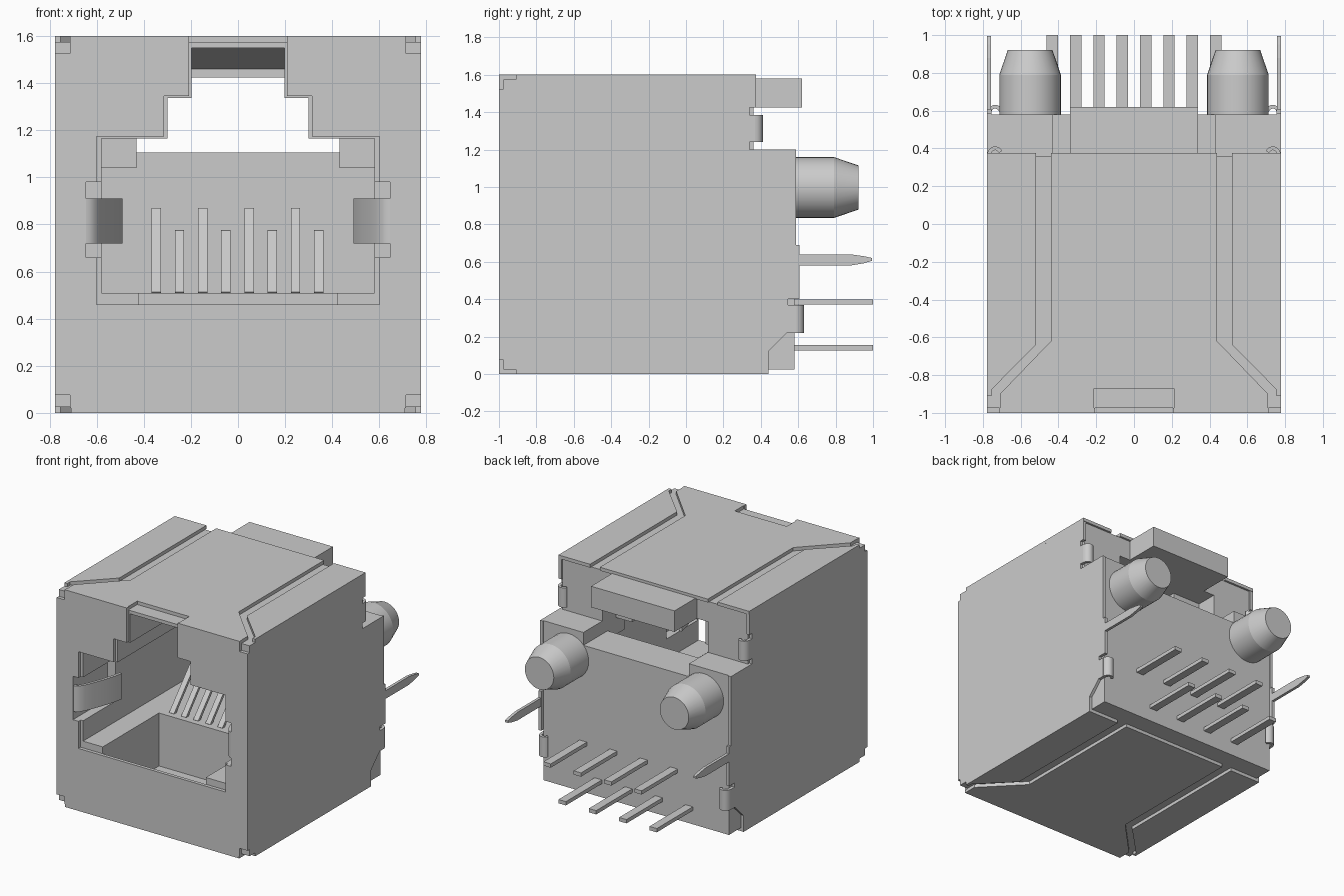
import bpy, bmesh, math
from mathutils import Vector, Matrix

if "Cube" in bpy.data.objects:
    bpy.data.objects.remove(bpy.data.objects["Cube"])

AXES = {'x': lambda a, b, t: (t, a, b),
        'y': lambda a, b, t: (a, t, b),
        'z': lambda a, b, t: (a, b, t)}


def finish(name, bm):
    bmesh.ops.recalc_face_normals(bm, faces=bm.faces)
    me = bpy.data.meshes.new(name)
    bm.to_mesh(me)
    bm.free()
    ob = bpy.data.objects.new(name, me)
    bpy.context.collection.objects.link(ob)
    return ob


def prism(name, pts, axis, t0, t1, side=1):
    """Extrude a 2D outline along an axis; side=-1 mirrors it in x."""
    bm = bmesh.new()
    rings = []
    for t in (t0, t1):
        ring = []
        for a, b in pts:
            x, y, z = AXES[axis](a, b, t)
            ring.append(bm.verts.new((x * side, y, z)))
        rings.append(ring)
    bm.faces.new(rings[0])
    bm.faces.new(rings[1])
    n = len(pts)
    for i in range(n):
        j = (i + 1) % n
        bm.faces.new((rings[0][i], rings[0][j], rings[1][j], rings[1][i]))
    return finish(name, bm)


def box(name, x, y, z, side=1):
    return prism(name, [(x[0], y[0]), (x[1], y[0]), (x[1], y[1]), (x[0], y[1])], 'z', *z, side)


def strip(name, path, thick, axis, t0, t1, side=1):
    """Bent sheet: offset an open path to a thickness, then extrude it."""
    p = [Vector(q) for q in path]
    left, right = [], []
    for i, q in enumerate(p):
        d = (p[min(i + 1, len(p) - 1)] - p[max(i - 1, 0)]).normalized()
        nrm = Vector((-d.y, d.x)) * thick / 2
        left.append(q + nrm)
        right.append(q - nrm)
    return prism(name, [tuple(v) for v in left + right[::-1]], axis, t0, t1, side)


def cut(ob, *cutters):
    for c in cutters:
        c.hide_render = True
        m = ob.modifiers.new('cut', 'BOOLEAN')
        m.operation, m.solver, m.object = 'DIFFERENCE', 'EXACT', c
        dg = bpy.context.evaluated_depsgraph_get()
        me = bpy.data.meshes.new_from_object(ob.evaluated_get(dg))
        ob.modifiers.clear()
        ob.data = me
        bpy.data.objects.remove(c)


def smooth(ob, deg):
    bpy.ops.object.select_all(action='DESELECT')
    ob.select_set(True)
    bpy.context.view_layer.objects.active = ob
    bpy.ops.object.shade_smooth_by_angle(angle=math.radians(deg))


def sym(half):
    return half + [(-x, z) for x, z in reversed(half)]


W = 0.7775

# Insulating body with the plug cavity, latch channel, rear window and floor pocket
body = prism('body', [(-.975, .025), (.58, .025), (.58, 1.2), (.36, 1.2), (.36, 1.575), (-.975, 1.575)],
             'x', -.756, .756)
cut(body,
    box('cavity', (-.58, .58), (-1.1, .3), (.51, 1.165)),
    box('step', (-.3, .3), (-1.1, .7), (1.12, 1.337)),
    prism('latch_channel', [(-1.1, 1.3), (.7, 1.3), (.7, 1.425), (-.3, 1.425), (-.3, 1.46),
                            (-.85, 1.55), (-1.1, 1.55)], 'x', -.197, .197),
    box('rear_window', (-.43, .43), (.2, .7), (1.105, 1.425)),
    box('floor_pocket', (-.42, .42), (-1.1, -.32), (.12, .6)),
    box('spring_recess_a', (.5, .645), (-1.1, -.6), (.66, .98)),
    box('spring_recess_b', (.5, .645), (-1.1, -.6), (.66, .98), -1))
box('latch_block', (-.34, .34), (.3, .62), (1.425, 1.58))

# Front shield plate with stepped opening
c, d = W - .065, .075
plate = prism('front_plate', sym([(c, 0.02), (c, d), (W, d), (W, 1.6 - d), (c, 1.6 - d), (c, 1.6)]), 'y', -1, -.975)
cut(plate,
    prism('opening', sym([(.6, .46), (.6, 1.173), (.315, 1.173), (.315, 1.345), (.207, 1.345), (.207, 1.7)]),
          'y', -1.1, -.9),
    box('notch_a', (.5, .645), (-1.1, -.9), (.66, .98)),
    box('notch_b', (.5, .645), (-1.1, -.9), (.66, .98), -1))

# Top and bottom shield panels, split by angled grooves
for label, z, back in (('top', (1.575, 1.6), .375), ('bottom', (0, .025), .44)):
    half = [(.71, -1), (.71, -.9), (.44, -.62), (.44, back)]
    centre = prism(label + '_panel', sym(half), 'z', *z)
    if label == 'top':
        cut(centre, box('latch_notch', (-.212, .212), (-1.1, -.87), (1.5, 1.7)))
    for s in (1, -1):
        prism(label + '_side_panel', [(W, -.9), (.52, -.64), (.52, back), (W, back)], 'z', *z, s)

side_outline = [(-.91, 0), (.44, 0), (.44, .12), (.54, .22), (.59, .22), (.59, .37), (.545, .37), (.545, .4),
                (.608, .4), (.608, .69), (.588, .69), (.588, 1.2), (.34, 1.2), (.34, 1.24), (.37, 1.24),
                (.37, 1.385), (.34, 1.385), (.34, 1.425), (.372, 1.425), (.372, 1.6), (-.91, 1.6),
                (-.91, 1.575), (-.975, 1.575), (-.975, 1.525), (-1, 1.525), (-1, .075), (-.975, .075),
                (-.975, .025), (-.91, .025)]

for s in (1, -1):
    # Side shield plate and its solder pin
    prism('side_plate', side_outline, 'x', .754, W, s)
    prism('ground_pin', [(.55, .58), (.88, .58), (.95, .592), (.995, .605), (.995, .62), (.95, .63), (.88, .64),
                         (.55, .64)], 'x', .756, W, s)

    # Curled clips at the back edge of the side plate
    for y, z0, z1 in ((.365, 1.24, 1.385), (.585, .22, .37)):
        arc = [(.735 + .032 * math.cos(a), y + .036 * math.sin(a))
               for a in [math.pi * .85 * i / 8 for i in range(9)]]
        smooth(strip('back_clip', arc, .02, 'z', z0, z1, s), 30)

    # Grounding spring folded into the opening
    path = [(.655, -.988), (.635, -.985), (.615, -.972), (.595, -.94), (.57, -.88), (.54, -.80), (.515, -.72),
            (.5, -.65)]
    smooth(strip('side_spring', path, .02, 'z', .72, .91, s), 30)

    # Upper corner block in the cavity
    box('cavity_corner', (.43, .59), (.1, .32), (1.04, 1.17), s)

    # Locating peg with tapered tip
    bm = bmesh.new()
    rings = []
    for y, r in ((.56, .163), (.79, .163), (.922, .118)):
        rings.append(bmesh.ops.create_circle(bm, segments=32, radius=r,
                     matrix=Matrix.Translation((.55 * s, y, .997)) @ Matrix.Rotation(math.pi / 2, 4, 'X'))['verts'])
    for lo, hi in zip(rings, rings[1:]):
        for i in range(32):
            j = (i + 1) % 32
            bm.faces.new((lo[i], lo[j], hi[j], hi[i]))
    bm.faces.new(rings[0])
    bm.faces.new(rings[-1])
    smooth(finish('locating_peg', bm), 15)

# Spring contacts in the cavity and solder pins at the back
for i in range(8):
    x = -.347 + i * .0985
    top, y = (.86, .05) if i % 2 == 0 else (.765, -.04)
    strip('contact', [(-.27, .505), (y, top), (.32, top)], .022, 'x', x - .02, x + .02)
    px = -.432 + i * .1235
    pz = .14 if i % 2 == 0 else .385
    box('solder_pin', (px - .03, px + .03), (.5, 1), (pz - .014, pz + .014))
